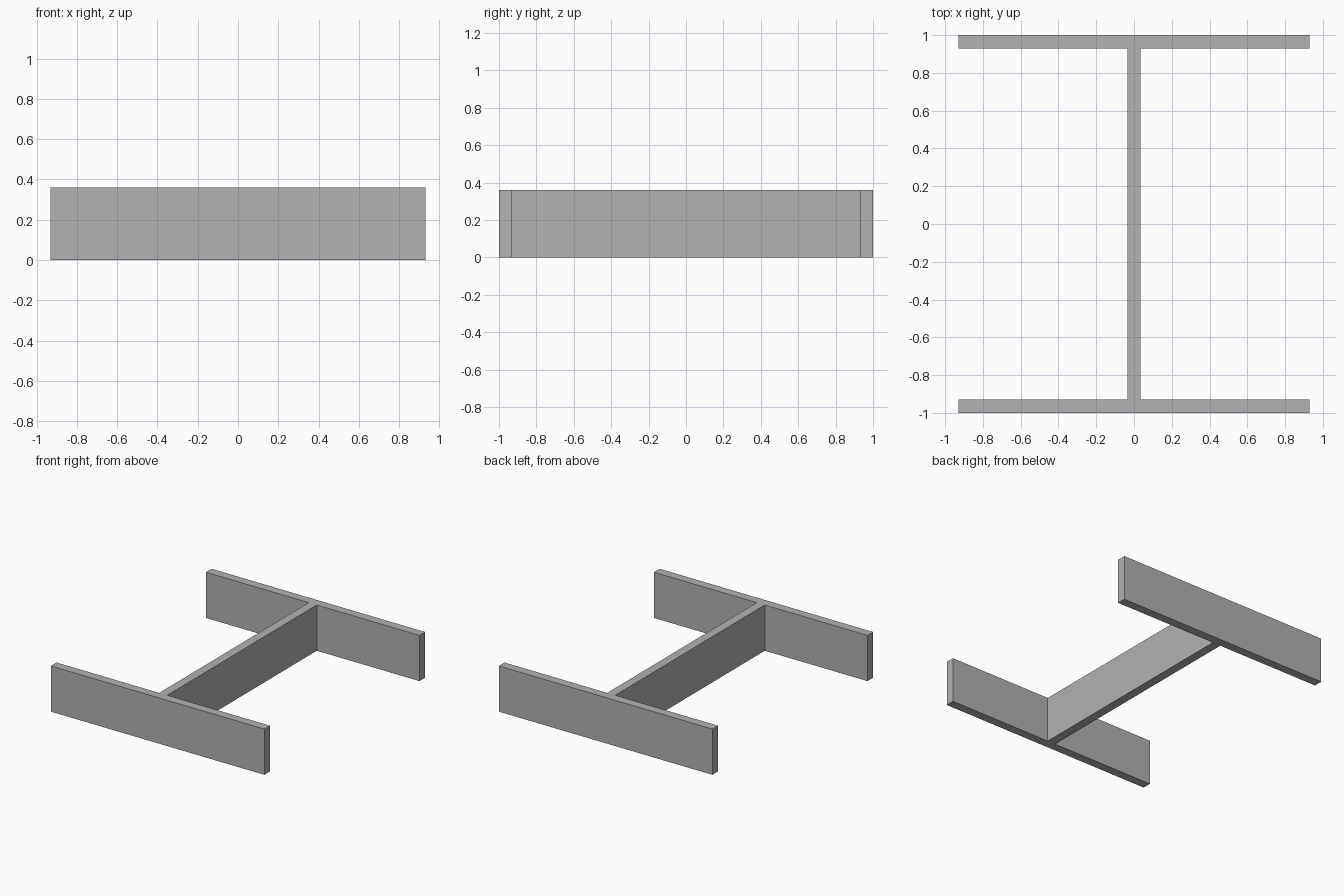
import bpy
import bmesh

if "Cube" in bpy.data.objects:
    bpy.data.objects.remove(bpy.data.objects["Cube"])

LENGTH, WIDTH, HEIGHT, THICK = 2.0, 1.86, 0.36, 0.07

grey = bpy.data.materials.new("plain grey")
grey.diffuse_color = (0.445, 0.445, 0.445, 1)
grey.use_nodes = True
grey.node_tree.nodes["Principled BSDF"].inputs["Base Color"].default_value = grey.diffuse_color

# H-shaped profile: one quarter, mirrored around the centre
w, l, t = WIDTH / 2, LENGTH / 2, THICK / 2
quarter = [(t, l - THICK), (w, l - THICK), (w, l)]
right_back = quarter
left_back = [(-x, y) for x, y in reversed(quarter)]
left_front = [(-x, -y) for x, y in quarter]
right_front = [(x, -y) for x, y in reversed(quarter)]
profile = right_back + left_back + left_front + right_front

# Extrude the profile upwards into the beam
bm = bmesh.new()
base = bm.faces.new([bm.verts.new((x, y, 0)) for x, y in profile])
result = bmesh.ops.extrude_face_region(bm, geom=[base], use_keep_orig=True)
top_verts = [v for v in result["geom"] if isinstance(v, bmesh.types.BMVert)]
bmesh.ops.translate(bm, verts=top_verts, vec=(0, 0, HEIGHT))
bmesh.ops.recalc_face_normals(bm, faces=bm.faces[:])

mesh = bpy.data.meshes.new("h_beam")
bm.to_mesh(mesh)
bm.free()
mesh.materials.append(grey)
beam = bpy.data.objects.new("h_beam", mesh)
bpy.context.collection.objects.link(beam)
